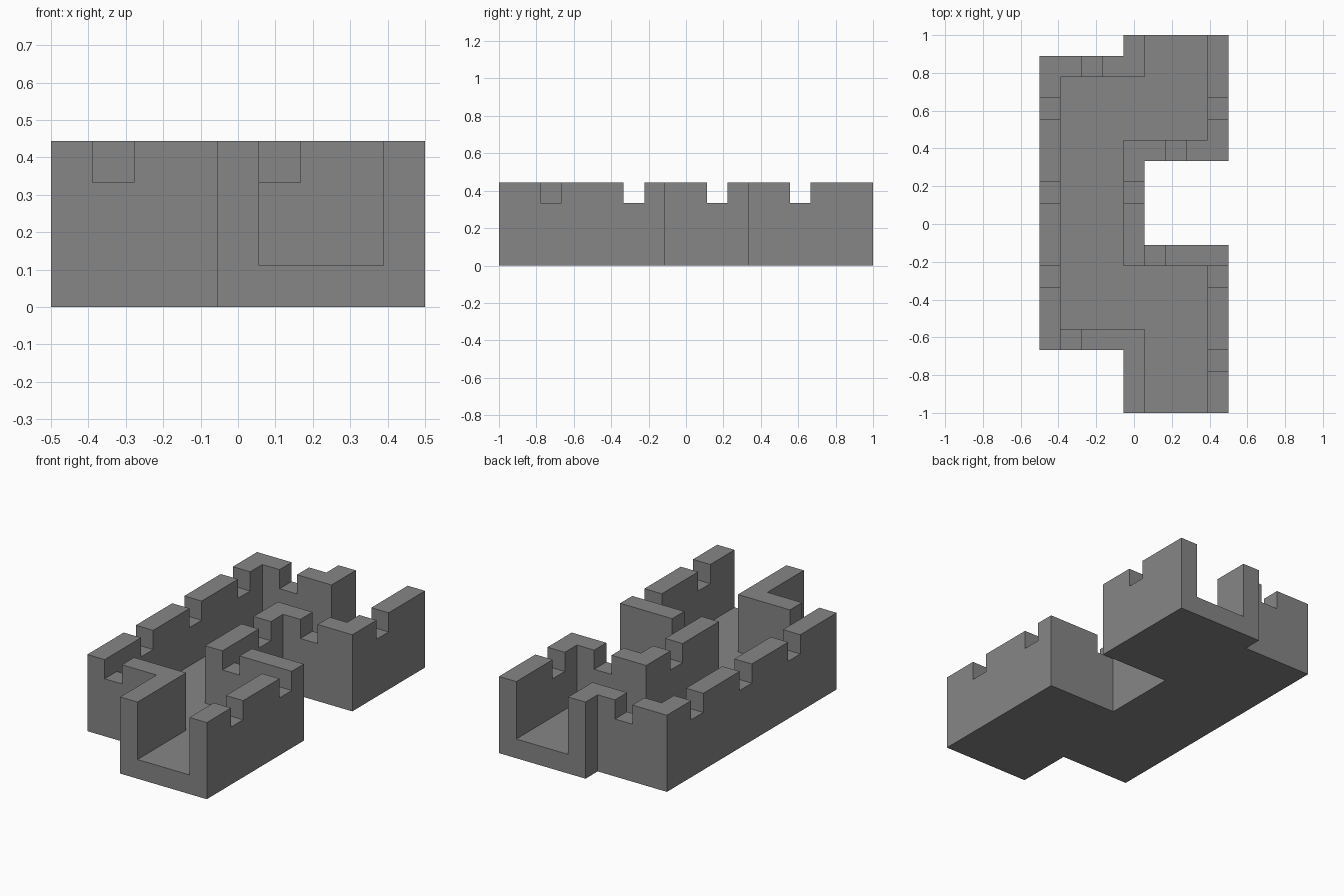
import bpy
import bmesh

cube = bpy.data.objects.get("Cube")
if cube:
    bpy.data.objects.remove(cube, do_unlink=True)

U = 1 / 9            # one building module
FLOOR, SILL, TOP = 1, 3, 4

stone = bpy.data.materials.new("grey stone")
stone.use_nodes = True
GREY = (0.24, 0.24, 0.24, 1)
stone.diffuse_color = GREY
stone.node_tree.nodes["Principled BSDF"].inputs["Base Color"].default_value = GREY


def prisms(name, outlines, z0, z1):
    """Extrude each plan outline (in modules) from z0 to z1 into one object."""
    bm = bmesh.new()
    for outline in outlines:
        face = bm.faces.new([bm.verts.new((x * U, y * U, z0 * U)) for x, y in outline])
        grown = bmesh.ops.extrude_face_region(bm, geom=[face])["geom"]
        top = [v for v in grown if isinstance(v, bmesh.types.BMVert)]
        bmesh.ops.translate(bm, verts=top, vec=(0, 0, (z1 - z0) * U))
    bmesh.ops.recalc_face_normals(bm, faces=bm.faces[:])
    mesh = bpy.data.meshes.new(name)
    bm.to_mesh(mesh)
    bm.free()
    mesh.materials.append(stone)
    obj = bpy.data.objects.new(name, mesh)
    bpy.context.collection.objects.link(obj)
    return obj


def carve(target, cutter):
    """Subtract the cutter, then discard it."""
    cutter.hide_render = True
    mod = target.modifiers.new(cutter.name, 'BOOLEAN')
    mod.operation, mod.solver, mod.object = 'DIFFERENCE', 'EXACT', cutter
    bpy.context.view_layer.objects.active = target
    bpy.ops.object.modifier_apply(modifier=mod.name)
    bpy.data.objects.remove(cutter, do_unlink=True)


def box(x0, x1, y0, y1):
    return [(x0, y0), (x1, y0), (x1, y1), (x0, y1)]


# Solid block with the stepped plan
walls = prisms("battlement_walls", [[
    (-.5, -9), (4.5, -9), (4.5, -1), (.5, -1), (.5, 3), (4.5, 3),
    (4.5, 9), (-.5, 9), (-.5, 8), (-4.5, 8), (-4.5, -6), (-.5, -6)]], 0, TOP)

# Winding passage, open at both ends
carve(walls, prisms("passage_cutter", [[
    (.5, -10), (3.5, -10), (3.5, -2), (-.5, -2), (-.5, 4), (3.5, 4),
    (3.5, 10), (.5, 10), (.5, 7), (-3.5, 7), (-3.5, -5), (.5, -5)]], FLOOR, TOP + 1))

# Crenel notches: (wall start, notch start), each one module wide
E = 0.4
side_notches = [(-4.5, -3), (-4.5, 1), (-4.5, 5), (-.5, 1),
                (3.5, -7), (3.5, -3), (3.5, 5)]
cross_notches = [(-6, -3.5), (-2, .5), (3, 1.5), (7, -2.5)]
notches = [box(x - E, x + 1 + E, y, y + 1) for x, y in side_notches]
notches += [box(x, x + 1, y - E, y + 1 + E) for y, x in cross_notches]
carve(walls, prisms("notch_cutter", notches, SILL, TOP + 1))
